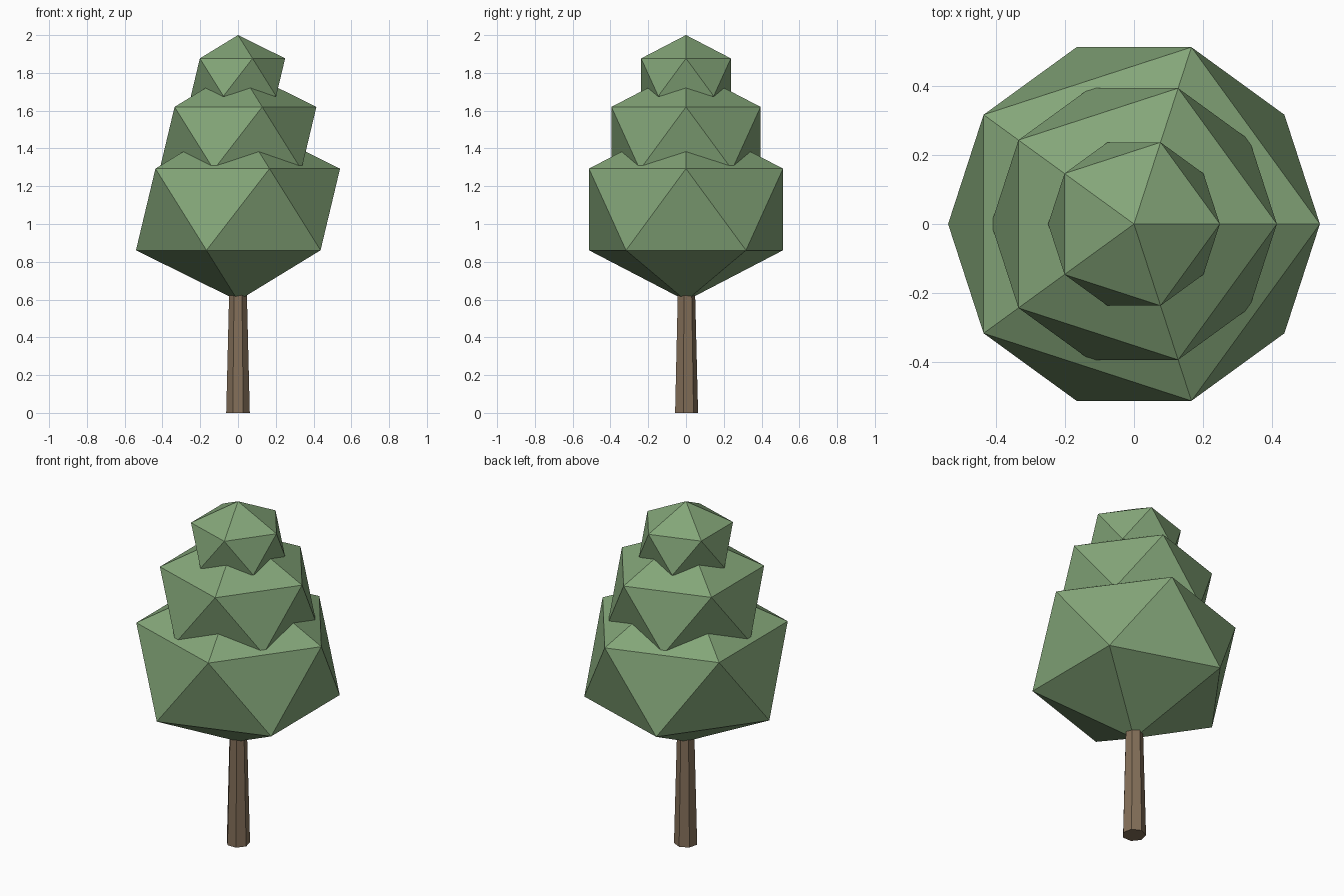
import bpy

if "Cube" in bpy.data.objects:
    bpy.data.objects.remove(bpy.data.objects["Cube"])


def material(name, color):
    m = bpy.data.materials.new(name)
    m.diffuse_color = color
    m.use_nodes = True
    m.node_tree.nodes["Principled BSDF"].inputs["Base Color"].default_value = m.diffuse_color
    return m


leaf = material("leaf_green", (0.23, 0.38, 0.19, 1))
bark = material("bark_brown", (0.23, 0.16, 0.10, 1))

# Seven-sided tapered trunk, reaching into the lowest foliage clump
H = 0.80
bpy.ops.mesh.primitive_cone_add(vertices=7, radius1=0.064, radius2=0.044,
                                depth=H, location=(0, 0, H / 2))
trunk = bpy.context.object
trunk.name = "trunk"
trunk.data.materials.append(bark)

# Three stacked, flattened icosahedra: name, radius, centre height
clumps = [
    ("foliage_lower", 0.604, 1.077),
    ("foliage_middle", 0.464, 1.454),
    ("foliage_top", 0.279, 1.777),
]
for name, r, z in clumps:
    bpy.ops.mesh.primitive_ico_sphere_add(subdivisions=1, radius=r, location=(0, 0, z))
    clump = bpy.context.object
    clump.name = name
    clump.scale.z = 0.8
    clump.data.materials.append(leaf)
